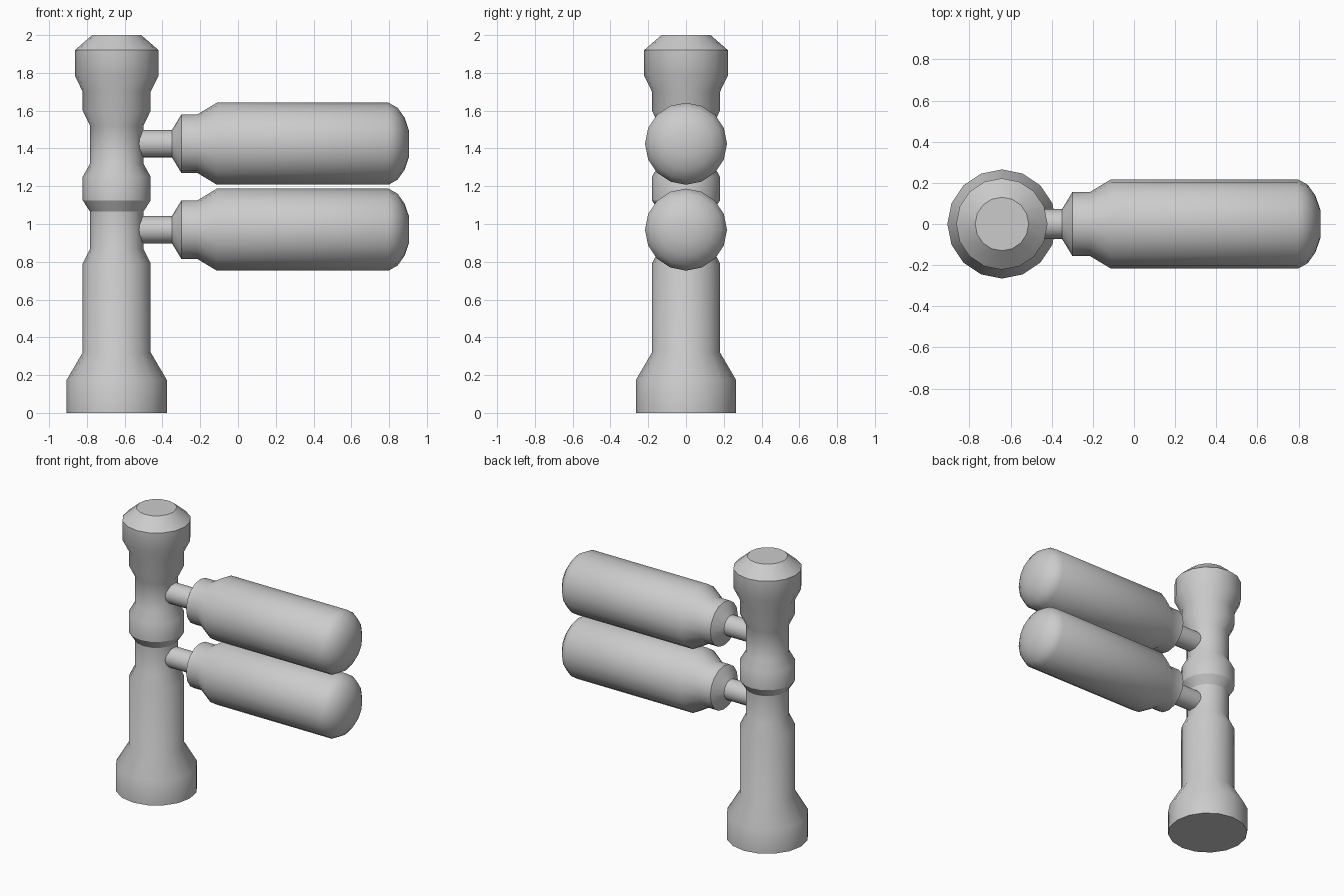
import bpy, bmesh, math
from mathutils import Matrix

if "Cube" in bpy.data.objects:
    bpy.data.objects.remove(bpy.data.objects["Cube"])

SIDES = 16


def lathe(name, profile, matrix):
    """Revolve (radius, height) pairs around local z, with capped ends."""
    bm = bmesh.new()
    rings = []
    for r, h in profile:
        rings.append([bm.verts.new((r * math.cos(2 * math.pi * i / SIDES),
                                    r * math.sin(2 * math.pi * i / SIDES), h))
                      for i in range(SIDES)])
    for a, b in zip(rings, rings[1:]):
        for i in range(SIDES):
            j = (i + 1) % SIDES
            bm.faces.new((a[i], a[j], b[j], b[i]))
    bm.faces.new(rings[0][::-1])
    bm.faces.new(rings[-1])
    bm.transform(matrix)
    mesh = bpy.data.meshes.new(name)
    bm.to_mesh(mesh)
    bm.free()
    ob = bpy.data.objects.new(name, mesh)
    bpy.context.collection.objects.link(ob)
    bpy.ops.object.select_all(action='DESELECT')
    ob.select_set(True)
    bpy.context.view_layer.objects.active = ob
    bpy.ops.object.shade_smooth_by_angle(angle=math.radians(32))
    return ob


# Upright post: flared foot, shaft, two waists around a bulge, flared head
post = [(.265, 0), (.265, .175), (.18, .32), (.18, .79), (.141, .87),
        (.141, 1.065), (.18, 1.125), (.18, 1.25), (.141, 1.32),
        (.141, 1.52), (.18, 1.60), (.18, 1.70), (.222, 1.785),
        (.222, 1.92), (.13, 2.0)]
lathe("post", post, Matrix.Translation((-.642, 0, 0)))

# Padded arms: thin rod, collar, fat pad with rounded end
arm = [(.072, -.60), (.072, -.35), (.155, -.30), (.155, -.215),
       (.217, -.112), (.217, .797), (.19, .845), (.138, .882), (.068, .906)]
for name, z in (("upper_arm", 1.425), ("lower_arm", .97)):
    lathe(name, arm, Matrix.Translation((0, 0, z)) @ Matrix.Rotation(math.pi / 2, 4, 'Y'))
